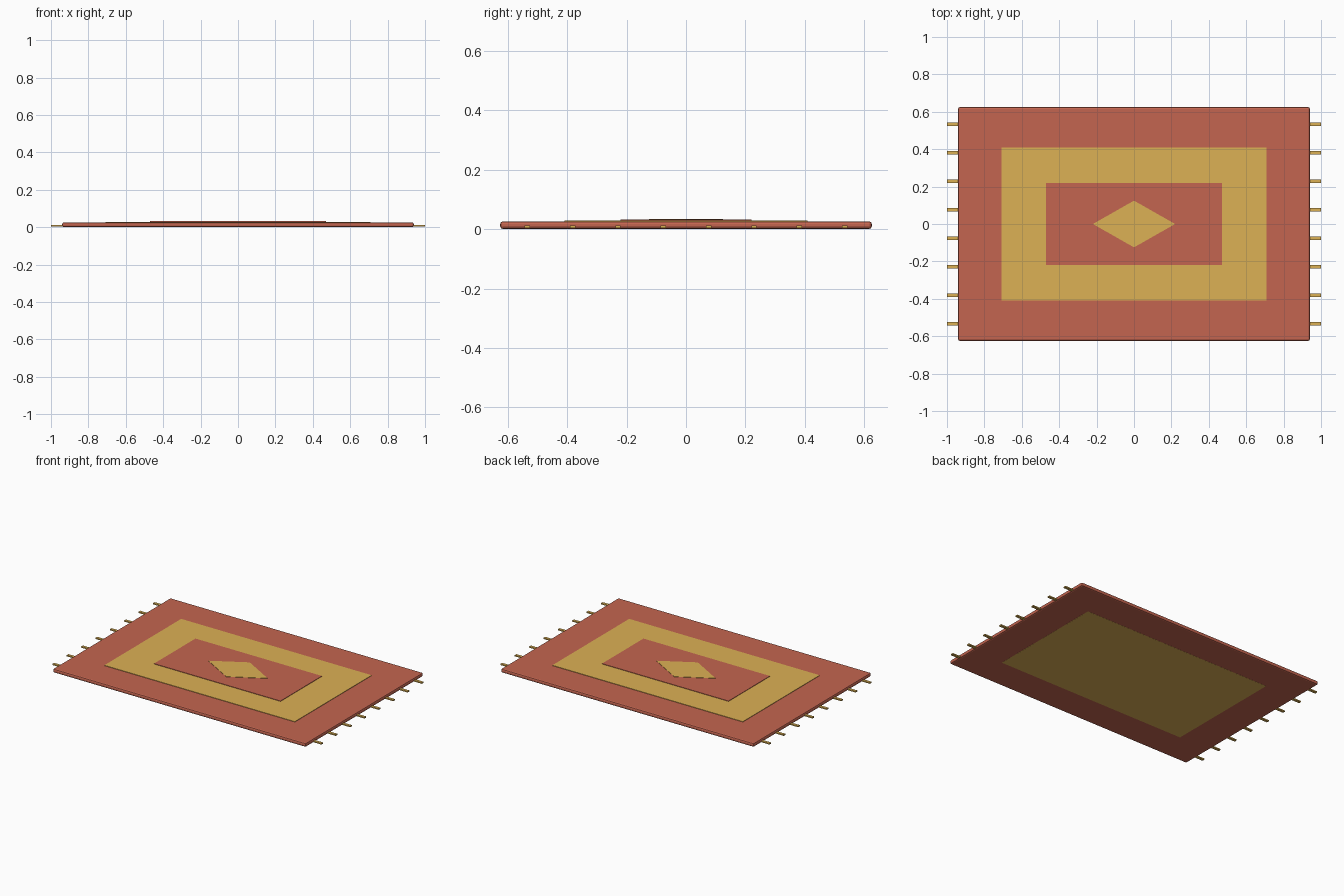
import bpy, bmesh

if "Cube" in bpy.data.objects:
    bpy.data.objects.remove(bpy.data.objects["Cube"])


def material(name, color):
    m = bpy.data.materials.new(name)
    m.diffuse_color = (*color, 1)
    m.use_nodes = True
    m.node_tree.nodes["Principled BSDF"].inputs["Base Color"].default_value = m.diffuse_color
    return m


RED = material("red_wool", (0.55, 0.13, 0.08))
GOLD = material("gold_wool", (0.72, 0.44, 0.09))


def prism(name, outline, z0, z1, mat):
    """Extrude a flat outline from z0 up to z1."""
    bm = bmesh.new()
    base = bm.faces.new([bm.verts.new((x, y, z0)) for x, y in outline])
    top = bmesh.ops.extrude_face_region(bm, geom=[base], use_keep_orig=True)
    verts = [v for v in top["geom"] if isinstance(v, bmesh.types.BMVert)]
    bmesh.ops.translate(bm, verts=verts, vec=(0, 0, z1 - z0))
    bmesh.ops.recalc_face_normals(bm, faces=bm.faces)
    mesh = bpy.data.meshes.new(name)
    bm.to_mesh(mesh)
    bm.free()
    mesh.materials.append(mat)
    ob = bpy.data.objects.new(name, mesh)
    bpy.context.collection.objects.link(ob)
    return ob


def rect(hx, hy, cx=0, cy=0):
    return [(cx - hx, cy - hy), (cx + hx, cy - hy),
            (cx + hx, cy + hy), (cx - hx, cy + hy)]


# Rug body with rounded rim
body = prism("rug_body", rect(0.94, 0.625), 0.0005, 0.026, RED)
bev = body.modifiers.new("rim", "BEVEL")
bev.width = 0.009
bev.segments = 2

# Gold field passes through to the underside, then stepped centre panels
prism("gold_field", rect(0.708, 0.408), 0.0, 0.029, GOLD)
prism("centre_panel", rect(0.47, 0.22), 0.015, 0.032, RED)
prism("centre_diamond", [(-0.22, 0), (0, -0.125), (0.22, 0), (0, 0.125)],
      0.02, 0.034, GOLD)

# Fringe tassels on both short ends
for side, label in ((-1, "left"), (1, "right")):
    for i in range(8):
        y = -0.534 + i * 1.068 / 7
        prism(f"{label}_tassel_{i + 1}", rect(0.04, 0.009, side * 0.96, y),
              0.004, 0.012, GOLD)
